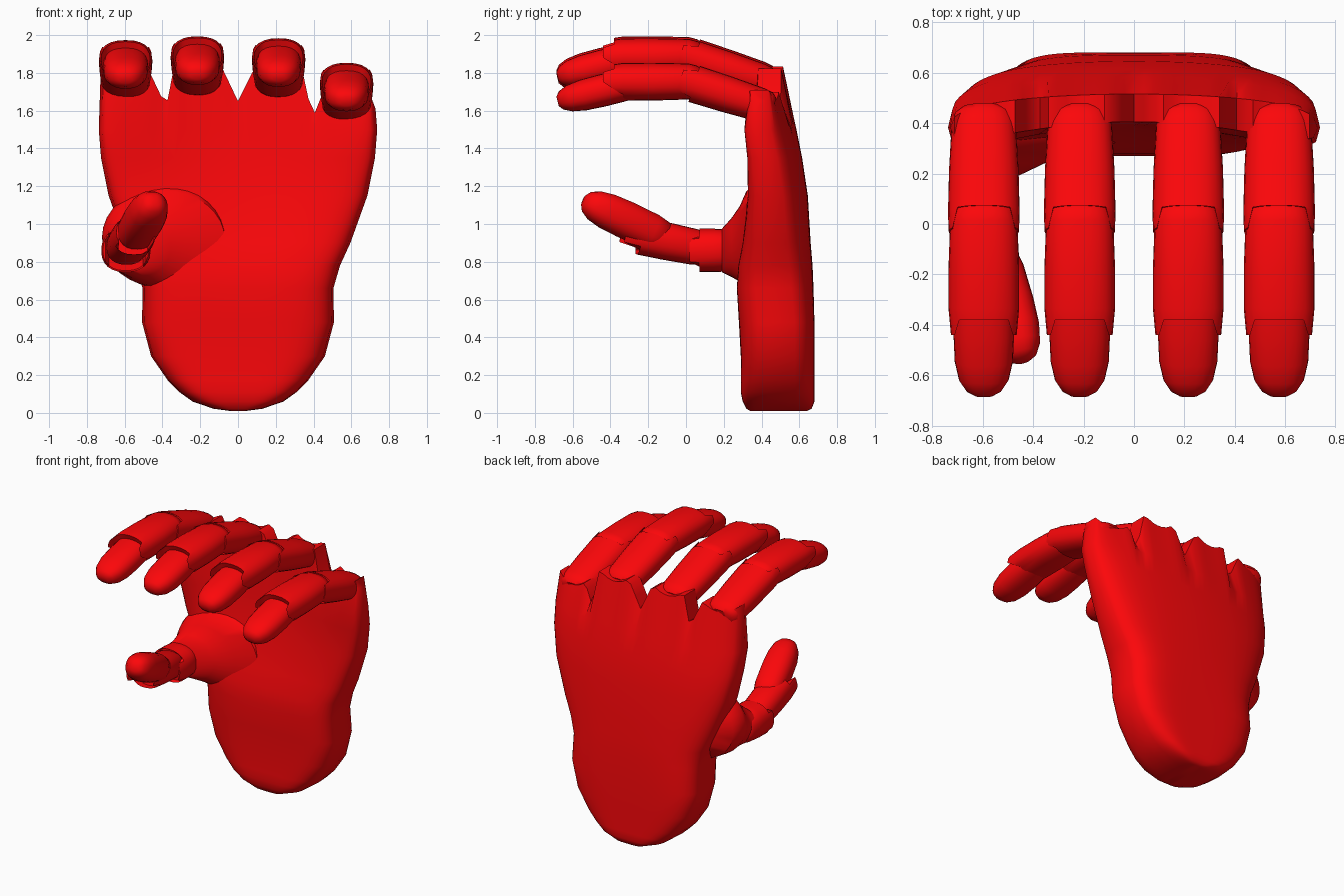
import bpy
from math import sin, cos, pi
from mathutils import Vector

if "Cube" in bpy.data.objects:
    bpy.data.objects.remove(bpy.data.objects["Cube"])

red = bpy.data.materials.new("red")
red.diffuse_color = (0.98, 0.002, 0.003, 1)
red.use_nodes = True
red.node_tree.nodes["Principled BSDF"].inputs["Base Color"].default_value = red.diffuse_color


def loft(name, rings):
    """Skin a list of equal closed rings; ends closed with strips of quads."""
    n = len(rings[0])
    verts = [p for r in rings for p in r]
    faces = []
    for i in range(len(rings) - 1):
        for j in range(n):
            k = (j + 1) % n
            faces.append((i*n + j, i*n + k, (i+1)*n + k, (i+1)*n + j))
    for o, flip in ((0, True), ((len(rings) - 1)*n, False)):
        for j in range(n // 2):
            q = [o + j, o + j + 1, o + (n - j - 1) % n, o + (n - j) % n]
            q = list(dict.fromkeys(q))
            if len(q) > 2:
                faces.append(q[::-1] if flip else q)
    me = bpy.data.meshes.new(name)
    me.from_pydata(verts, [], faces)
    me.validate()
    me.materials.append(red)
    ob = bpy.data.objects.new(name, me)
    bpy.context.collection.objects.link(ob)
    bpy.context.view_layer.objects.active = ob
    bpy.ops.object.select_all(action='DESELECT')
    ob.select_set(True)
    bpy.ops.object.mode_set(mode='EDIT')
    bpy.ops.mesh.select_all(action='SELECT')
    bpy.ops.mesh.normals_make_consistent(inside=False)
    bpy.ops.object.mode_set(mode='OBJECT')
    bpy.ops.object.shade_smooth_by_angle(angle=0.8)
    return ob


def power(v, e):
    return (1 if v >= 0 else -1) * abs(v) ** e


BASE = [(0, .6), (.05, .82), (.14, .9), (.5, .97), (.85, 1.0), (1, .98)]
LINK = [(0, .5), (.05, .82), (.14, .95), (.5, 1), (.8, 1.0), (1, .93)]
TIP = [(0, .5), (.06, .85), (.2, .97), (.5, 1), (.72, .96), (.87, .82), (.96, .58), (1, .3)]


def segment(name, p0, p1, w, h, profile, cut=0.0, under=0.0, n=24):
    """Rounded finger link; its collar is notched on top, and cut back underneath."""
    p0, p1 = Vector(p0), Vector(p1)
    d = (p1 - p0).normalized()
    side = d.cross(Vector((0, 0, 1))).normalized()
    up = side.cross(d)
    rings = []
    for t, s in profile:
        ring = []
        for j in range(n):
            a = 2*pi*j/n
            c, v = power(cos(a), .85), power(sin(a), .85)
            p = p0.lerp(p1, t) + side*(w*s*c) + up*(h*s*v)
            if t == 1:
                p -= d*max(cut if abs(cos(a)) < .75 else 0, -v*under)
            ring.append(p)
        rings.append(ring)
    return loft(name, rings)


# fingers: x of centre, height offset, knuckle height on the palm
FINGERS = {"index": (-.595, .12, 1.77), "middle": (-.215, .14, 1.80),
           "ring": (.215, .13, 1.79), "little": (.575, 0, 1.66)}
NOTCHES = [(-.38, 1.62), (0, 1.65), (.395, 1.56)]


def palm_top(x):
    """Scalloped knuckle edge: a horn each side of a finger, notches between."""
    fx, _, k = min(FINGERS.values(), key=lambda f: abs(x - f[0]))
    d = abs(x - fx)
    z = k + .05*min(1, d/.12)**2
    if d > .12:
        gaps = [g for g in NOTCHES if (g[0] - fx)*(x - fx) > 0 and abs(g[0] - fx) < .25]
        if gaps:
            gx, gz = gaps[0]
            f = min(1, (d - .12)/(abs(gx - fx) - .12))
            z += (gz - z)*f
        else:
            z -= .1*min(1, (d - .12)/.03)
    return z


# palm and wrist: z, half width, front y, back y, forward bend of front and back at the sides
SECTIONS = [(.01, .04, .34, .64, 0, 0), (.022, .13, .32, .665, 0, 0), (.06, .24, .30, .68, 0, 0),
            (.11, .31, .29, .68, 0, 0), (.17, .37, .29, .68, 0, 0), (.3, .46, .29, .68, 0, 0),
            (.48, .508, .28, .68, 0, 0), (.66, .505, .27, .675, .01, .01),
            (.78, .54, .28, .67, .02, .02), (.9, .595, .31, .66, .04, .03),
            (1.15, .685, .36, .645, .08, .05), (1.35, .725, .38, .615, .11, .06),
            (1.5, .737, .39, .585, .14, .07), (None, .728, .405, .515, .11, .05)]
N = 96
rings = []
for z, w, yf, yb, bf, bb in SECTIONS:
    ring = []
    for j in range(N):
        a = 2*pi*j/N
        lin = 1 - 4*j/N if j <= N/2 else -3 + 4*j/N
        u = .5*lin + .5*cos(a)                 # spread points across the width
        half = (1 - min(1, abs(u))**5)**(1/3)
        half = half if j <= N/2 else -half
        f, b = yf - bf*u*u, yb - bb*u*u
        ring.append((w*u, (f + b)/2 + (b - f)/2*half, palm_top(w*u) if z is None else z))
    rings.append(ring)
loft("palm", rings)

# four fingers of three links each
for name, (x, dz, _) in FINGERS.items():
    segment(name + "_base", (x, .46, 1.61 + dz), (x, -.03, 1.765 + dz), .142, .1, BASE, .08)
    segment(name + "_middle", (x, .09, 1.755 + dz), (x, -.44, 1.752 + dz), .14, .1, LINK, .06, .14)
    segment(name + "_tip", (x, -.2, 1.765 + dz), (x, -.68, 1.65 + dz), .12, .086, TIP)

# thumb mound flowing out of the palm
mound = [(-.33, .53, .92, .2, .18), (-.39, .45, .92, .30, .25), (-.39, .36, .93, .33, .27),
         (-.39, .32, .92, .32, .255), (-.46, .285, .895, .24, .20), (-.53, .24, .875, .175, .155),
         (-.59, .19, .86, .13, .115)]
loft("thumb_mound", [[(cx + rx*cos(2*pi*j/32), y, cz + rz*sin(2*pi*j/32)) for j in range(32)]
                     for cx, y, cz, rx, rz in mound])
segment("thumb_base", (-.59, .28, .86), (-.595, .02, .86), .13, .115, LINK, .08)
segment("thumb_middle", (-.6, .11, .865), (-.54, -.33, .955), .112, .1, LINK, .14)
segment("thumb_tip", (-.56, -.1, .92), (-.44, -.54, 1.125), .105, .1, TIP)
